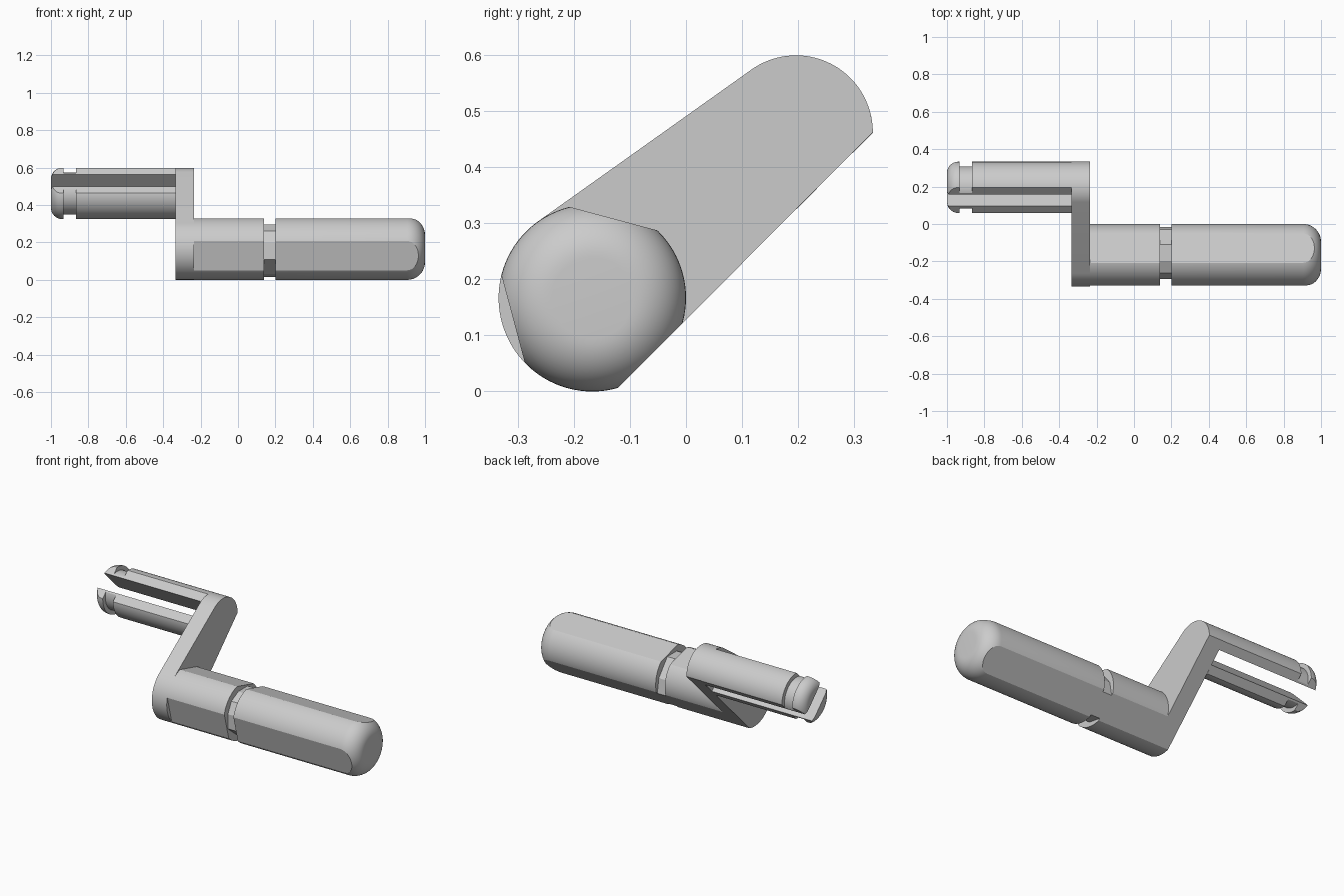
import bpy, bmesh, math
from mathutils import Vector

if "Cube" in bpy.data.objects:
    bpy.data.objects.remove(bpy.data.objects["Cube"])

GRIP = (-0.167, 0.167)   # y, z of the grip axis
PIN = (0.196, 0.462)     # y, z of the pin axis
R_GRIP, R_PIN = 0.167, 0.137
FLAT_GRIP, FLAT_PIN = 0.146, 0.0975


def direction(deg):
    a = math.radians(deg)
    return Vector((0, math.cos(a), math.sin(a)))


def finish(bm, name, centre):
    bmesh.ops.recalc_face_normals(bm, faces=bm.faces)
    mesh = bpy.data.meshes.new(name)
    bm.to_mesh(mesh)
    bm.free()
    ob = bpy.data.objects.new(name, mesh)
    ob.location = (0, centre[0], centre[1])
    bpy.context.collection.objects.link(ob)
    bpy.ops.object.select_all(action='DESELECT')
    bpy.context.view_layer.objects.active = ob
    ob.select_set(True)
    bpy.ops.object.shade_smooth_by_angle(angle=math.radians(15))
    return ob


def loft(rings):
    """Closed solid through rings of equal point count."""
    bm = bmesh.new()
    rows = [[bm.verts.new(p) for p in ring] for ring in rings]
    n = len(rows[0])
    for a, b in zip(rows, rows[1:]):
        for i in range(n):
            j = (i + 1) % n
            bm.faces.new((a[i], a[j], b[j], b[i]))
    bm.faces.new(rows[0][::-1])
    bm.faces.new(rows[-1])
    return bm


def lathe(profile, n=96):
    """Turn (x, radius) points around the x axis."""
    return loft([[direction(360 * i / n) * r + Vector((x, 0, 0)) for i in range(n)]
                 for x, r in profile])


def prism(x0, x1, section):
    return loft([[(x, y, z) for y, z in section] for x in (x0, x1)])


def cut(bm, normal, dist):
    """Remove everything beyond a plane and close the opening."""
    bmesh.ops.recalc_face_normals(bm, faces=bm.faces)
    res = bmesh.ops.bisect_plane(bm, geom=bm.verts[:] + bm.edges[:] + bm.faces[:], dist=1e-6,
                                 plane_co=normal * dist, plane_no=normal, clear_outer=True)
    edges = [e for e in res['geom_cut']
             if isinstance(e, bmesh.types.BMEdge) and e.is_valid and e.is_boundary]
    bmesh.ops.edgeloop_fill(bm, edges=edges)


def fillet(x_end, r, f, sign, steps=12):
    """Rounded edge profile ending at x_end."""
    return [(x_end - sign * f * (1 - math.sin(t)), r - f + f * math.cos(t))
            for t in [math.pi / 2 * i / steps for i in range(steps + 1)]]


# Grip: two round lengths with three flats
for name, profile in (("grip_base", [(-0.236, R_GRIP), (0.14, R_GRIP)]),
                      ("grip_end", [(0.2, R_GRIP)] + fillet(1.0, R_GRIP, 0.095, 1))):
    bm = lathe(profile)
    for deg in (-45, 75, 195):
        cut(bm, direction(deg), FLAT_GRIP)
    finish(bm, name, GRIP)

# Groove core between the grip lengths, flush with the lower flat
half = [(-0.095, 0.095), (-0.128, 0.03), (-0.128, -0.057), (-0.03, -0.137), (0.055, -0.1515)]
section = half + [(-z, -y) for y, z in half[:0:-1]]
finish(prism(0.14, 0.2, section), "grip_groove", GRIP)

# Crank arm: two rounded ends with a flat underside
tangent = 125.4
arm = []
for i in range(41):
    d = direction(tangent - i * tangent / 40)
    arm.append((PIN[0] + R_PIN * d.y, PIN[1] + R_PIN * d.z))
for i in range(49):
    d = direction(285.9 + i * (tangent - 285.9) / 48)
    arm.append((GRIP[0] + R_GRIP * d.y, GRIP[1] + R_GRIP * d.z))
finish(prism(-0.334, -0.236, arm), "crank_arm", (0, 0))

# Split snap pin: two prongs with flats, a groove and rounded tips
pin_profile = [(-0.334, R_PIN), (-0.865, R_PIN), (-0.865, 0.112), (-0.933, 0.112),
               (-0.933, R_PIN)] + fillet(-1.0, R_PIN, 0.06, -1)
for name, deg in (("upper_prong", 225), ("lower_prong", 45)):
    bm = lathe(pin_profile)
    for flat in (-45, 135):
        cut(bm, direction(flat), FLAT_PIN)
    cut(bm, direction(deg), -0.0446)
    finish(bm, name, PIN)
